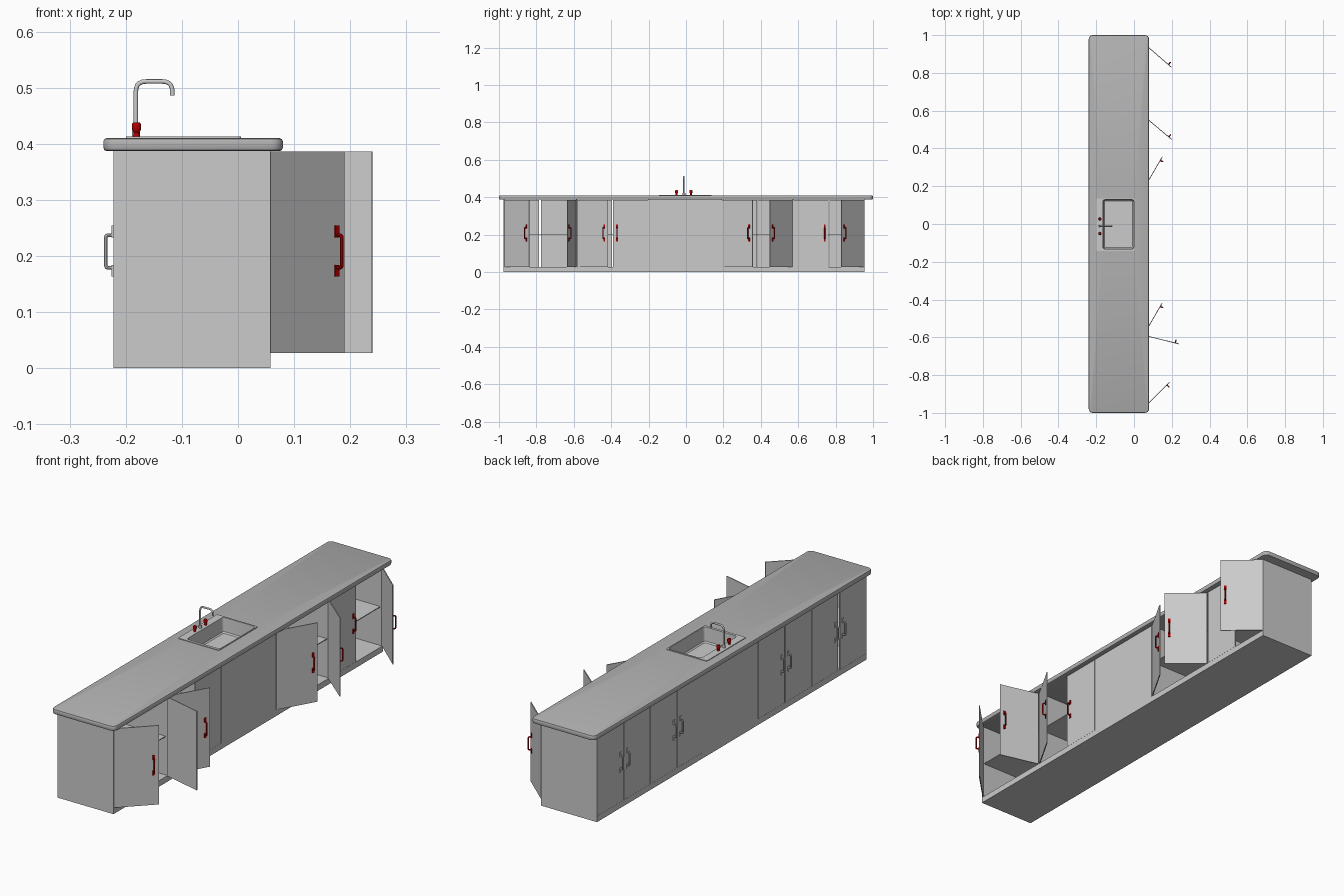
import bpy, bmesh, math
from mathutils import Vector, Matrix

if "Cube" in bpy.data.objects:
    bpy.data.objects.remove(bpy.data.objects["Cube"])


def material(name, rgb):
    m = bpy.data.materials.new(name)
    m.diffuse_color = (*rgb, 1)
    m.use_nodes = True
    m.node_tree.nodes["Principled BSDF"].inputs["Base Color"].default_value = m.diffuse_color
    return m


RED = material("red", (0.45, 0.0, 0.0))
DARK = material("worktop_grey", (0.45, 0.45, 0.45))


def finish(name, bm, mat=None, smooth=False, M=None):
    if M:
        bm.transform(M)
    bmesh.ops.recalc_face_normals(bm, faces=bm.faces)
    me = bpy.data.meshes.new(name)
    bm.to_mesh(me)
    bm.free()
    ob = bpy.data.objects.new(name, me)
    bpy.context.collection.objects.link(ob)
    if mat:
        me.materials.append(mat)
    if smooth:
        bpy.ops.object.select_all(action='DESELECT')
        ob.select_set(True)
        bpy.context.view_layer.objects.active = ob
        bpy.ops.object.shade_smooth_by_angle(angle=math.radians(35))
    return ob


def add_box(bm, lo, hi):
    lo, hi = Vector(lo), Vector(hi)
    M = Matrix.Translation((lo + hi) / 2) @ Matrix.Diagonal((*(hi - lo), 1))
    bmesh.ops.create_cube(bm, size=1, matrix=M)


def box(name, lo, hi, M=None):
    bm = bmesh.new()
    add_box(bm, lo, hi)
    return finish(name, bm, M=M)


def loft(bm, rings, closed=False, cap_start=False, cap_end=False):
    vs = [[bm.verts.new(p) for p in r] for r in rings]
    pairs = list(zip(vs, vs[1:])) + ([(vs[-1], vs[0])] if closed else [])
    n = len(vs[0])
    for a, b in pairs:
        for i in range(n):
            j = (i + 1) % n
            bm.faces.new((a[i], a[j], b[j], b[i]))
    if cap_start:
        bm.faces.new(vs[0])
    if cap_end:
        bm.faces.new(vs[-1])


def round_rect(x0, x1, y0, y1, r, z, inset=0, seg=4):
    x0, x1, y0, y1 = x0 + inset, x1 - inset, y0 + inset, y1 - inset
    r = max(r - inset, 0.001)
    pts = []
    for k, (cx, cy) in enumerate([(x1 - r, y1 - r), (x0 + r, y1 - r),
                                  (x0 + r, y0 + r), (x1 - r, y0 + r)]):
        for i in range(seg + 1):
            a = (k + i / seg) * math.pi / 2
            pts.append((cx + r * math.cos(a), cy + r * math.sin(a), z))
    return pts


def tube(bm, corners, bend, r, side, seg=8):
    """Round tube along a planar path; side is the normal of that plane."""
    P = [Vector(c) for c in corners]
    path = [P[0]]
    for a, b, c in zip(P, P[1:], P[2:]):
        s, e = b + (a - b).normalized() * bend, b + (c - b).normalized() * bend
        for i in range(6):
            t = i / 5
            path.append(s * (1 - t) ** 2 + b * 2 * t * (1 - t) + e * t * t)
    path.append(P[-1])
    side = Vector(side)
    rings = []
    for i, p in enumerate(path):
        d = (path[min(i + 1, len(path) - 1)] - path[max(i - 1, 0)]).normalized()
        up = d.cross(side)
        rings.append([p + r * (math.cos(k * math.tau / seg) * side +
                               math.sin(k * math.tau / seg) * up) for k in range(seg)])
    loft(bm, rings, cap_start=True, cap_end=True)


# Cabinet dimensions
XB, XF, TOP, BASE, T = -0.222, 0.058, 0.387, 0.027, 0.004
WALLS = [-0.975, -0.585, -0.2, 0.19, 0.572, 0.955]

# Worktop: rounded slab with a hole for the sink
HOLE = (-0.168, 0.003, -0.135, 0.132, 0.012)
SLAB = (-0.24, 0.08, -1, 1, 0.022)
profile = [(0.41, 0.006), (0.4085, 0.002), (0.404, 0), (0.393, 0), (0.3885, 0.002), (0.387, 0.006)]
bm = bmesh.new()
loft(bm, [round_rect(*HOLE, 0.41)] + [round_rect(*SLAB, z, i) for z, i in profile]
     + [round_rect(*HOLE, 0.387)], closed=True)
finish("worktop", bm, DARK, True)

# Sink: rim and bowl
BOWL = (-0.165, 0.0, -0.132, 0.129, 0.012)
RIM = (-0.2, 0.005, -0.144, 0.136, 0.006)
bm = bmesh.new()
loft(bm, [round_rect(*RIM, 0.409), round_rect(*RIM, 0.413), round_rect(*BOWL, 0.413),
          round_rect(*BOWL, 0.35, 0.003), round_rect(*BOWL, 0.345, 0.008)], cap_end=True)
finish("sink", bm, None, True)

# Tap spout and its foot
bm = bmesh.new()
tube(bm, [(-0.182, -0.011, 0.412), (-0.182, -0.011, 0.511), (-0.117, -0.011, 0.511),
          (-0.117, -0.011, 0.486)], 0.018, 0.004, (0, 1, 0), 12)
tube(bm, [(-0.182, -0.011, 0.412), (-0.182, -0.011, 0.424)], 0, 0.007, (0, 1, 0), 12)
finish("tap_spout", bm, None, True)

# Tap knobs
for y in (-0.051, 0.026):
    bm = bmesh.new()
    loft(bm, [[(-0.181 + r * math.cos(k * math.tau / 12), y + r * math.sin(k * math.tau / 12), z)
               for k in range(12)]
              for r, z in [(0.006, 0.412), (0.005, 0.42), (0.008, 0.425), (0.008, 0.435), (0.006, 0.438)]],
         cap_start=True, cap_end=True)
    finish("tap_knob", bm, RED, True)

# Carcass: plinth, upright walls, shelves and plain middle panels
box("plinth", (XB, WALLS[0], 0), (XF, WALLS[-1], BASE))
for i, y in enumerate(WALLS):
    lo = y if i == 0 else y - T if i == 5 else y - T / 2
    box("upright_wall", (XB + T * (0 < i < 5), lo, BASE), (XF - T * (0 < i < 5), lo + T, TOP))
for a, b in zip(WALLS, WALLS[1:]):
    if a != WALLS[2]:
        box("shelf", (XB + T, a + T, 0.2), (XF - 0.01, b - T, 0.204))
for x in (XB, XF - T):
    box("middle_panel", (x, WALLS[2], BASE), (x + T, WALLS[3], TOP))


def door(hinge, d, deg, front=True):
    """Door leaf with handle; local axes: along the leaf, outward, up."""
    a, s, x = math.radians(deg), (1 if front else -1), (XF if front else XB)
    M = Matrix(((s * math.sin(a), s * math.cos(a), 0, x),
                (d * math.cos(a), -d * math.sin(a), 0, hinge),
                (0, 0, 1, 0), (0, 0, 0, 1)))
    w = 0.187
    box("door", (0, -T, BASE + 0.0005), (w, 0, TOP - 0.001), M)
    u = w - 0.021
    bm = bmesh.new()
    tube(bm, [(u, 0, 0.179), (u, 0.0135, 0.179), (u, 0.0135, 0.237), (u, 0, 0.237)],
         0.005, 0.0033, (1, 0, 0))
    for z in (0.163, 0.233):
        add_box(bm, (u - 0.005, 0, z), (u + 0.005, 0.003, z + 0.021))
    finish("door_handle", bm, RED if front else None, True, M)


# Front doors, most of them ajar: hinge position, direction, opening angle
for h, d, deg in [(-0.971, 1, 45), (-0.588, -1, 76), (-0.58, 1, 30), (-0.203, -1, 0),
                  (0.193, 1, 30), (0.569, -1, 50), (0.576, 1, 0), (0.954, -1, 49)]:
    door(h, d, deg)

# Back doors, all closed in pairs
for i in (0, 1, 3, 4):
    door(WALLS[i] + 0.002, 1, 0, False)
    door(WALLS[i + 1] - 0.002, -1, 0, False)
